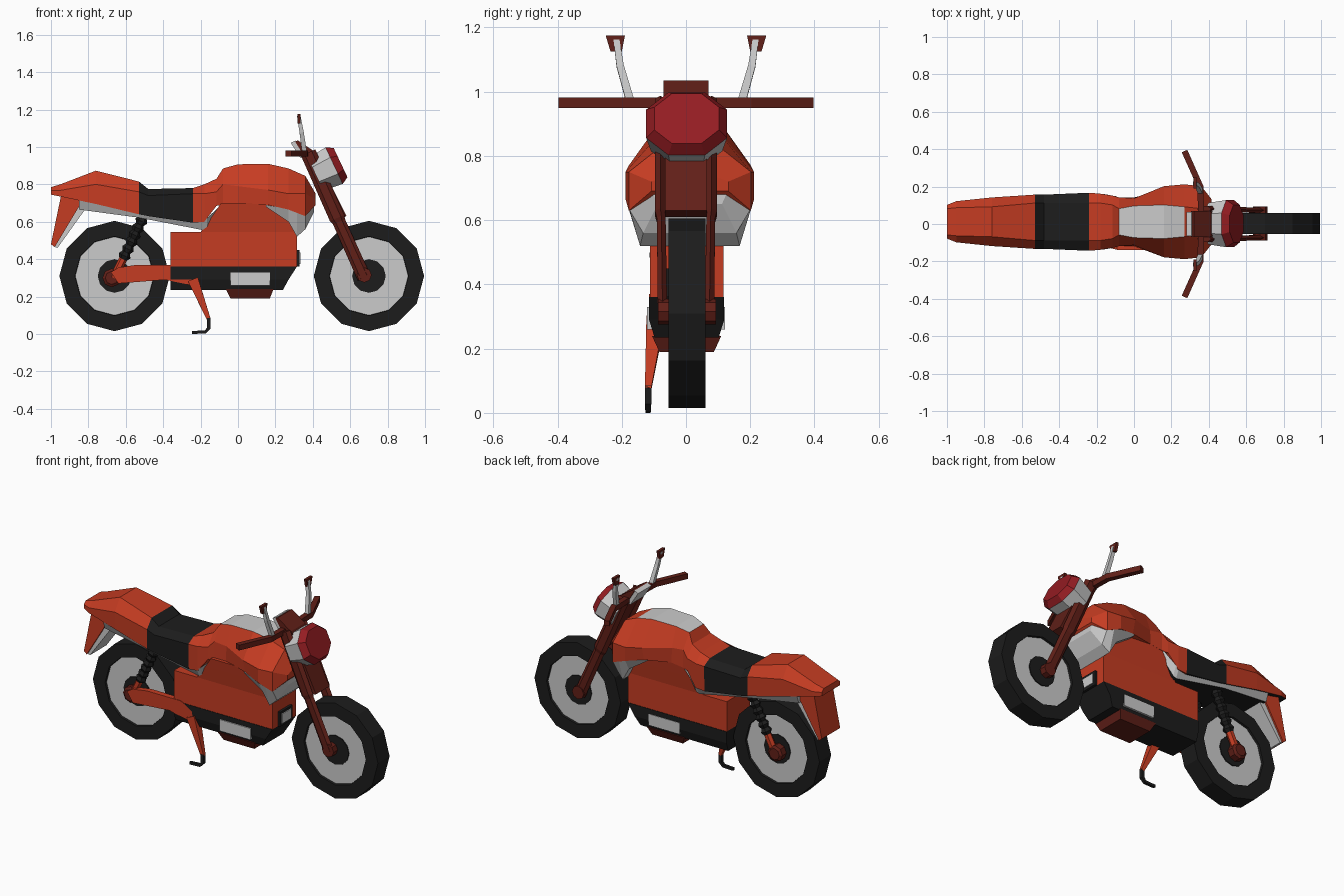
import bpy, bmesh, math
from mathutils import Vector

if "Cube" in bpy.data.objects:
    bpy.data.objects.remove(bpy.data.objects["Cube"])

CY = 0.012  # body centre line


def mat(name, r, g, b):
    m = bpy.data.materials.new(name)
    m.diffuse_color = (r, g, b, 1)
    m.use_nodes = True
    m.node_tree.nodes["Principled BSDF"].inputs["Base Color"].default_value = m.diffuse_color
    return m


RED = mat("red_paint", .56, .045, .016)
DARK = mat("dark_red", .12, .014, .009)
BLACK = mat("black", .012, .012, .012)
GREY = mat("light_grey", .8, .8, .8)
LENS = mat("lens_red", .3, .012, .016)


def loft(name, rings, mats, pick=lambda i, j: 0):
    """Skin closed rings and cap both ends; pick gives the material slot."""
    bm = bmesh.new()
    vs = [[bm.verts.new(p) for p in ring] for ring in rings]
    n = len(vs[0])
    for i in range(len(vs) - 1):
        for j in range(n):
            k = (j + 1) % n
            f = bm.faces.new((vs[i][j], vs[i][k], vs[i + 1][k], vs[i + 1][j]))
            f.material_index = pick(i, j)
    bm.faces.new(vs[0]).material_index = pick(0, -1)
    bm.faces.new(vs[-1]).material_index = pick(len(vs) - 2, -1)
    bmesh.ops.recalc_face_normals(bm, faces=bm.faces)
    me = bpy.data.meshes.new(name)
    bm.to_mesh(me)
    bm.free()
    for m in mats:
        me.materials.append(m)
    ob = bpy.data.objects.new(name, me)
    bpy.context.collection.objects.link(ob)
    return ob


def extrude(name, profile, y0, y1, m):
    """Side profile in x, z pulled from y0 to y1."""
    return loft(name, [[(x, y, z) for x, z in profile] for y in (y0, y1)], [m])


def box(name, x0, x1, y0, y1, z0, z1, m):
    return extrude(name, [(x0, z0), (x1, z0), (x1, z1), (x0, z1)], y0, y1, m)


def tube(name, pts, radii, m, n=4, flat=1.0):
    """Faceted tube along a path; flat squeezes it sideways."""
    pts = [Vector(p) for p in pts]
    rings = []
    for i, p in enumerate(pts):
        t = (pts[min(i + 1, len(pts) - 1)] - pts[max(i - 1, 0)]).normalized()
        ref = Vector((1, 0, 0)) if abs(t.y) > .7 else Vector((0, 1, 0))
        u = (ref - t * ref.dot(t)).normalized()
        v = t.cross(u)
        a = [math.tau * (k + .5) / n for k in range(n)]
        rings.append([p + (u * math.cos(b) * flat + v * math.sin(b)) * radii[i] for b in a])
    return loft(name, rings, [m])


def lathe(name, rows, cx, cy, cz, n, mats, pick=lambda i, j: 0):
    rings = [[(cx + r * math.cos(math.tau * k / n), cy + y, cz + r * math.sin(math.tau * k / n))
              for k in range(n)] for y, r in rows]
    return loft(name, rings, mats, pick)


# Wheels: tyre, pale disc and hub in one turned form
half = [(-.05, .09), (-.044, .09), (-.044, .21), (-.057, .212), (-.057, .295)]
rows = half + [(-y, r) for y, r in reversed(half)]
for name, x in (("front_wheel", .70), ("rear_wheel", -.66)):
    lathe(name, rows, x, .003, .31, 12, [BLACK, GREY],
          lambda i, j: 1 if i in (1, 7) and j >= 0 else 0)
lathe("rear_hub", [(-.1, .035), (-.09, .05), (.09, .05), (.1, .035)], -.675, .003, .30, 8, [DARK])
lathe("front_axle", [(-.09, .04), (.09, .04)], .675, .003, .315, 8, [DARK])

# Upper body: x, top half width, top z, shoulder half width, z, lower half width, z
body = [
    (-1.0, .07, .785, .09, .768, .09, .745), (-.95, .075, .80, .11, .768, .11, .735),
    (-.76, .08, .873, .13, .80, .13, .695), (-.53, .10, .815, .145, .76, .145, .64),
    (-.48, .10, .775, .145, .74, .145, .63), (-.24, .10, .78, .155, .75, .15, .595),
    (-.18, .10, .80, .15, .75, .15, .60), (-.115, .09, .83, .14, .76, .14, .685),
    (-.08, .07, .885, .13, .80, .13, .69), (0, .085, .907, .125, .79, .13, .70),
    (.16, .09, .91, .19, .77, .17, .69), (.27, .08, .885, .2, .75, .2, .665),
    (.36, .07, .845, .19, .75, .19, .63), (.415, .04, .75, .12, .72, .12, .69)]


def section(x, *q):
    h = list(zip(q[::2], q[1::2]))
    return [(x, CY + w, z) for w, z in h] + [(x, CY - w, z) for w, z in reversed(h)]


def skin(name, a, b, mats, pick=lambda i, j: 0):
    return loft(name, [section(*r) for r in body[a:b + 1]], mats, pick)


skin("tail_cowl", 0, 3, [RED, BLACK], lambda i, j: int(j == 2))
skin("seat", 3, 5, [BLACK])
skin("seat_nose", 5, 7, [RED])
skin("fuel_tank", 7, 13, [RED, GREY], lambda i, j: int(j == 5 and 1 <= i <= 3))

# Pale trim under seat and tank, with dark underside
seat_trim = [(-.85, .12, .72, .10, .665), (-.53, .144, .645, .125, .622),
             (-.185, .149, .605, .125, .555), (-.165, .149, .62, .125, .565), (-.09, .135, .69, .11, .67)]
tank_trim = [(.15, .17, .69, .165, .68), (.27, .198, .668, .16, .60),
             (.315, .195, .65, .155, .52), (.36, .188, .632, .145, .56), (.405, .12, .695, .10, .65)]
for name, rows, under in (("seat_trim", seat_trim, 1), ("tank_trim", tank_trim, 0)):
    loft(name, [section(*r) for r in rows], [GREY, BLACK],
         lambda i, j: under if j == 1 else 0)


# Engine: stacked blocks (z, x0, x1, half width)
def stack(name, levels, m):
    return loft(name, [[(a, CY - .01 - h, z), (b, CY - .01 - h, z), (b, CY - .01 + h, z),
                        (a, CY - .01 + h, z)] for z, a, b, h in levels], [m])


stack("engine_sump", [(.19, -.04, .17, .085), (.24, -.065, .19, .108)], DARK)
stack("engine_lower", [(.235, -.36, .24, .10), (.29, -.36, .27, .117), (.36, -.36, .315, .117)], BLACK)
stack("side_panels", [(.36, -.36, .315, .114), (.545, -.36, .315, .114)], RED)
stack("tank_underside", [(.545, -.20, .315, .114), (.64, -.13, .31, .13), (.70, -.09, .22, .14)], RED)
box("radiator", .29, .33, -.06, .06, .36, .45, BLACK)
box("radiator_grille", .32, .335, -.045, .045, .375, .435, GREY)
for s, side in ((-1, "right"), (1, "left")):
    box("engine_plate_" + side, -.04, .17, s * .10, s * .122, .26, .33, GREY)

# Rear mudguard
extrude("rear_mudguard", [(-.945, .745), (-.84, .73), (-.845, .69), (-.98, .465), (-1.0, .48)],
        CY - .09, CY + .09, RED)
extrude("mudguard_trim", [(-.85, .71), (-.80, .69), (-.965, .46), (-.98, .465)],
        CY - .08, CY + .08, GREY)

# Swing arm and kickstand on one side only
extrude("swing_arm", [(-.68, .33), (-.64, .355), (-.54, .37), (-.31, .37), (-.235, .325), (-.225, .25),
                      (-.27, .265), (-.39, .29), (-.64, .27)], -.115, -.08, RED)
tube("kickstand_leg", [(-.24, -.095, .29), (-.155, -.118, .075)], [.04, .014], RED)
tube("kickstand_foot", [(-.157, -.118, .085), (-.157, -.118, .03), (-.175, -.118, .011), (-.245, -.118, .008)],
     [.014, .014, .012, .011], BLACK)

# Front fork crown
extrude("fork_crown", [(.35, .96), (.41, .975), (.58, .63), (.525, .61)], -.066, .066, DARK)

for s, side in ((-1, "right"), (1, "left")):
    # Rear shock: ribbed spring above a plain rod
    top, low = Vector((-.49, s * .09, .66)), Vector((-.615, s * .08, .40))
    tube("shock_spring_" + side, [top.lerp(low, k / 14) for k in range(15)],
         [.034 if k % 2 else .022 for k in range(15)], BLACK, 6)
    tube("shock_rod_" + side, [low, (-.665, s * .08, .30)], [.022, .022], RED, 6)
    # Fork leg, thicker above
    tube("fork_leg_" + side, [(.375, s * .08, .97), (.53, s * .08, .62), (.54, s * .077, .60), (.675, s * .073, .30)],
         [.042, .042, .035, .037], DARK, 6, .45)
    # Mirror
    tube("mirror_stalk_" + side, [(.355, s * .175, .975), (.34, s * .205, 1.08), (.325, s * .217, 1.165)],
         [.018, .016, .013], GREY)
    loft("mirror_" + side, [[(x, s * .20, 1.125), (x, s * .235, 1.125), (x, s * .25, 1.175), (x, s * .19, 1.175)]
                            for x in (.318, .335)], [DARK])

# Handlebar and instrument block
tube("handlebar", [(.27, -.39, .965), (.355, -.2, .965), (.36, 0, .965), (.355, .2, .965), (.27, .39, .965)],
     [.023] * 5, DARK)
extrude("instruments", [(.305, 1.03), (.32, 1.035), (.41, .975), (.36, .94)], -.07, .07, DARK)
extrude("instrument_back", [(.282, 1.022), (.308, 1.034), (.36, .95), (.335, .94)], -.065, .065, GREY)

# Headlight: tilted eight-sided shell with a raised lens
axis, up = Vector((.904, 0, .427)), Vector((-.427, 0, .904))
octa = [(1, .45), (.45, 1), (-.45, 1), (-1, .45), (-1, -.45), (-.45, -1), (.45, -1), (1, -.45)]


def shell(name, rows, m):
    c = Vector((.514, .002, .90))
    loft(name, [[c + axis * d + up * (v * .108 * s) + Vector((0, u * .126 * s, 0)) for u, v in octa]
                for d, s in rows], [m])


shell("headlight_shell", [(-.11, .88), (0, 1)], GREY)
shell("headlight_lens", [(0, 1), (.038, .8)], LENS)
